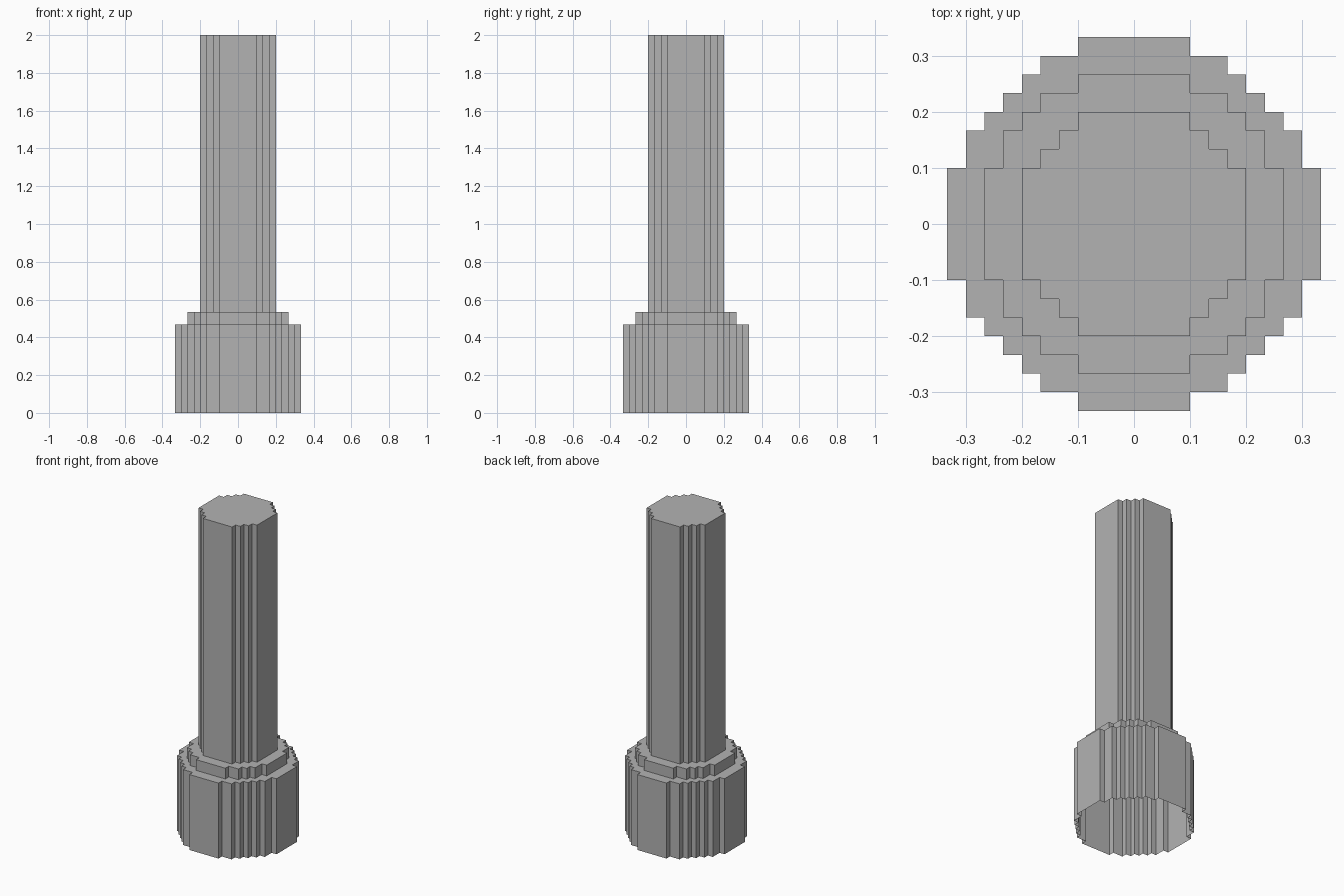
import bpy
import bmesh

cube = bpy.data.objects.get("Cube")
if cube:
    bpy.data.objects.remove(cube, do_unlink=True)

UNIT = 2 / 60  # size of one step

grey = bpy.data.materials.new("plain grey")
grey.use_nodes = True
colour = (0.45, 0.45, 0.45, 1)
grey.diffuse_color = colour
grey.node_tree.nodes["Principled BSDF"].inputs["Base Color"].default_value = colour


def outline(steps):
    """Stepped round outline, anticlockwise, from the corners of one quarter."""
    quarter = [steps[0]]
    for (_, y0), (x1, y1) in zip(steps, steps[1:]):
        quarter += [(x1, y0), (x1, y1)]
    points = []
    for _ in range(4):
        points += quarter
        quarter = [(-y, x) for x, y in quarter]
    return points


def ring(bm, points, z):
    return [bm.verts.new((x * UNIT, y * UNIT, z * UNIT)) for x, y in points]


def loop_edges(bm, verts):
    pairs = zip(verts, verts[1:] + verts[:1])
    return [bm.edges.get(p) or bm.edges.new(p) for p in pairs]


def stepped_shell(name, steps, bottom, top, inner_steps=None):
    """Open-bottomed wall, closed above by a ledge or a full cap."""
    bm = bmesh.new()
    points = outline(steps)
    low, high = ring(bm, points, bottom), ring(bm, points, top)
    for i in range(len(points)):
        j = (i + 1) % len(points)
        bm.faces.new((low[i], low[j], high[j], high[i]))
    edges = loop_edges(bm, high)
    if inner_steps:
        edges += loop_edges(bm, ring(bm, outline(inner_steps), top))
    bmesh.ops.triangle_fill(bm, edges=edges, use_beauty=True, normal=(0, 0, 1))
    bm.normal_update()
    for face in bm.faces:
        if face.normal.z < -0.5:
            face.normal_flip()
    flat = [e for e in bm.edges if len(e.link_faces) == 2
            and all(f.normal.z > 0.5 for f in e.link_faces)]
    if not inner_steps:
        bmesh.ops.dissolve_edges(bm, edges=flat, use_verts=False)
    mesh = bpy.data.meshes.new(name)
    bm.to_mesh(mesh)
    bm.free()
    mesh.materials.append(grey)
    obj = bpy.data.objects.new(name, mesh)
    bpy.context.collection.objects.link(obj)


base_steps = [(10, 3), (9, 5), (8, 6), (7, 7), (6, 8), (5, 9), (3, 10)]
collar_steps = [(8, 3), (7, 5), (6, 6), (5, 7), (3, 8)]
shaft_steps = [(6, 3), (5, 4), (4, 5), (3, 6)]

# Wide base, low collar and tall shaft
stepped_shell("base", base_steps, 0, 14, collar_steps)
stepped_shell("collar", collar_steps, 14, 16, shaft_steps)
stepped_shell("shaft", shaft_steps, 16, 60)
